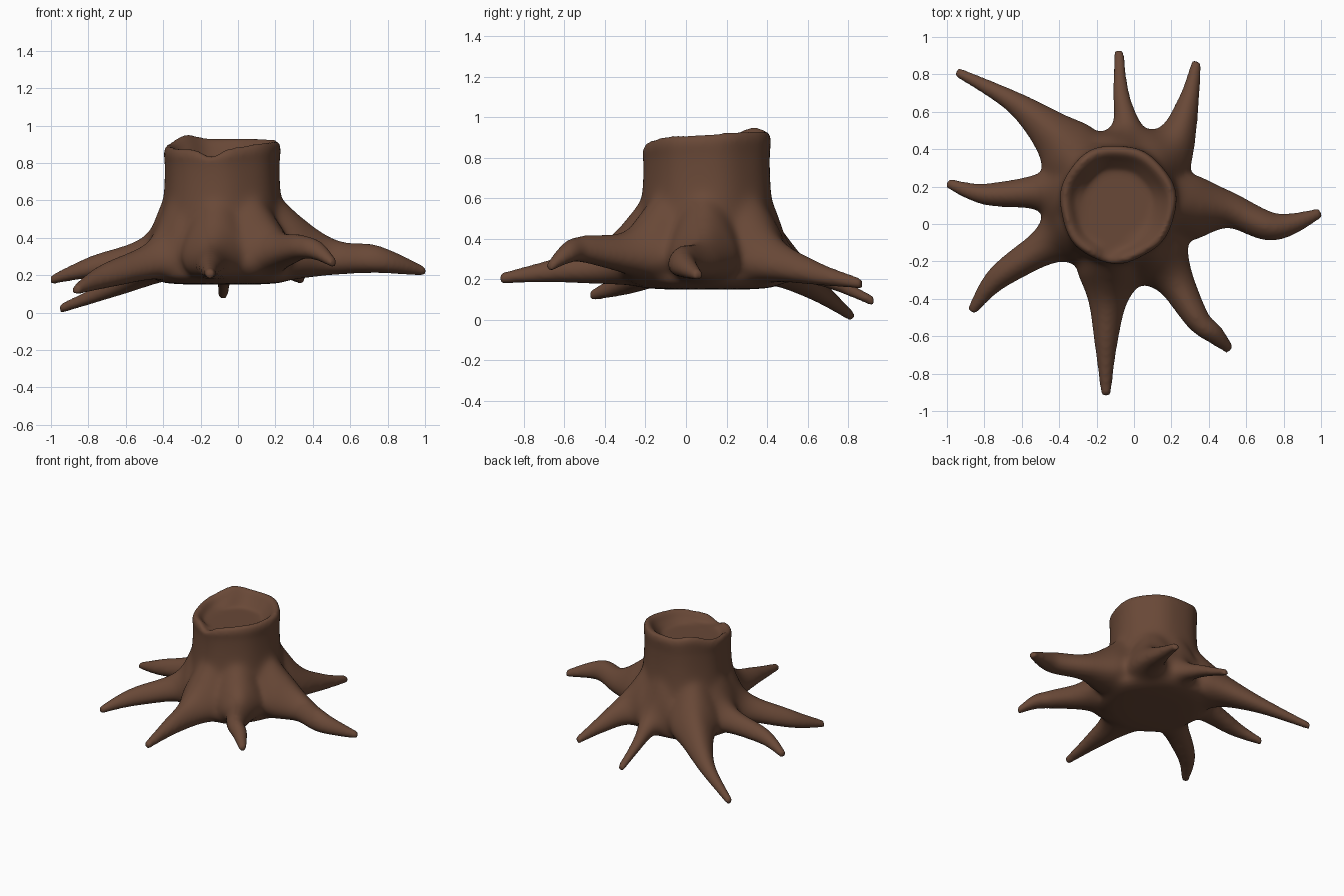
import bpy, bmesh
from math import sin, cos, pi, exp
from mathutils import Vector

if "Cube" in bpy.data.objects:
    bpy.data.objects.remove(bpy.data.objects["Cube"])

CENTRE = Vector((-0.088, 0.107, 0))
SEG = 64
FLOOR = .825


def catmull(P, steps):
    out = []
    for i in range(len(P) - 1):
        a, b, c, d = P[max(i - 1, 0)], P[i], P[i + 1], P[min(i + 2, len(P) - 1)]
        for k in range(steps):
            t = k / steps
            out.append(0.5 * (2 * b + (c - a) * t + (2 * a - 5 * b + 4 * c - d) * t * t
                              + (3 * b - a - 3 * c + d) * t ** 3))
    return out + [P[-1]]


def loft(bm, rings):
    rows = [[bm.verts.new(p) for p in r] for r in rings]
    n = len(rows[0])
    for a, b in zip(rows, rows[1:]):
        for i in range(n):
            j = (i + 1) % n
            bm.faces.new((a[i], a[j], b[j], b[i]))
    bm.faces.new(rows[0][::-1])
    bm.faces.new(rows[-1])


def bump(a, at, width):
    d = (a - at + pi) % (2 * pi) - pi
    return exp(-(d / width) ** 2)


def rim(a):
    # broken edge: higher at the back, with a notch at the front
    return (.903 + .027 * sin(a) + .012 * cos(a)
            + .035 * bump(a, 2.3, .35) - .045 * bump(a, 4.52, .2) + .012 * bump(a, 5.5, .4))


def trunk_ring(r, height):
    ring = []
    for i in range(SEG):
        a = 2 * pi * i / SEG
        rr = r * (1 + .015 * sin(3 * a + 1) + .012 * sin(7 * a))
        ring.append(CENTRE + Vector((rr * cos(a), rr * 1.02 * sin(a), height(a))))
    return ring


bm = bmesh.new()

# Trunk: rounded underside and flared side
rings = [trunk_ring(.2, lambda a: .150), trunk_ring(.32, lambda a: .158)]
for k in range(9):
    t = k / 8
    z = .185 + .615 * t
    rings.append(trunk_ring(.306 + .08 * (1 - t) ** 2, lambda a: z + .3 * t ** 4 * (rim(a) - .9)))
# Rim, then the shallow dish inside it
for r, drop in ((.312, -.04), (.302, -.006), (.285, .004), (.26, -.012), (.23, -.05)):
    rings.append(trunk_ring(r, lambda a: max(rim(a) + drop, FLOOR)))
for r in (.18, .08):
    rings.append(trunk_ring(r, lambda a: FLOOR))
loft(bm, rings)

# Roots: middle points (x, y, z, radius), then the tip (x, y, z)
ROOTS = {
    "right": ((.50, .075, .30, .10), (.75, -.015, .285, .074), (1.0, .06, .22)),
    "back_right": ((.22, .45, .30, .115), (.29, .65, .23, .058), (.335, .87, .178)),
    "back": ((-.04, .52, .275, .09), (-.07, .70, .20, .045), (-.08, .93, .09)),
    "back_left": ((-.42, .47, .29, .13), (-.64, .65, .15, .06), (-.95, .815, .02)),
    "left": ((-.50, .17, .31, .105), (-.80, .16, .24, .057), (-1.0, .22, .175)),
    "front_left": ((-.46, -.11, .285, .11), (-.73, -.29, .19, .064), (-.87, -.47, .12)),
    "front": ((-.14, -.40, .285, .11), (-.15, -.65, .245, .06), (-.15, -.92, .205)),
    "front_right": ((.21, -.29, .335, .11), (.34, -.51, .35, .066), (.43, -.59, .33, .053), (.515, -.675, .262)),
}
for *middle, tip in ROOTS.values():
    # every root leaves the trunk as a tall buttress
    out = (Vector(middle[0][:2]) - CENTRE.xy).normalized()
    inner = [Vector((*(CENTRE.xy + out * d), z, r)) for d, z, r in ((.16, .50, .33), (.30, .40, .235))]
    path = catmull(inner + [Vector(m) for m in middle] + [Vector((*tip, .026))], 8)
    rings = []
    for i, p in enumerate(path):
        d = (path[min(i + 1, len(path) - 1)] - path[max(i - 1, 0)]).xy.normalized()
        x, y, z, r = p
        w = min(r, .17)
        ring = []
        for k in range(20):
            a = 2 * pi * k / 20
            # broader toward the ground near the trunk
            s = w * cos(a) * (1 - .35 * sin(a) * min(1, r / .15))
            ring.append((x - d.y * s, y + d.x * s, z + r * sin(a)))
        rings.append(ring)
    loft(bm, rings)

# Webs of wood between neighbouring roots: angle, distance
for a, far in ((-1.13, .33), (1.31, .25), (1.83, .25), (2.76, .28)):
    made = bmesh.ops.create_icosphere(bm, subdivisions=3, radius=1)
    for v in made["verts"]:
        v.co = CENTRE + Vector((far * cos(a) + .14 * v.co.x, far * sin(a) + .14 * v.co.y, .265 + .1 * v.co.z))

bmesh.ops.recalc_face_normals(bm, faces=bm.faces)
mesh = bpy.data.meshes.new("tree_stump")
bm.to_mesh(mesh)
bm.free()
stump = bpy.data.objects.new("tree_stump", mesh)
bpy.context.collection.objects.link(stump)

# Fuse trunk, roots and webs into one smooth skin
fuse = stump.modifiers.new("fuse", 'REMESH')
fuse.mode = 'VOXEL'
fuse.voxel_size = 0.013
fuse.use_smooth_shade = True
soften = stump.modifiers.new("soften", 'SMOOTH')
soften.factor = 0.5
soften.iterations = 10
skin = bpy.data.meshes.new_from_object(stump.evaluated_get(bpy.context.evaluated_depsgraph_get()))
stump.modifiers.clear()
stump.data = skin

# Blend the root junctions further, leaving rim and root ends crisp
group = stump.vertex_groups.new(name="junctions")
for v in skin.vertices:
    d = (v.co - CENTRE).xy.length
    weight = min(1, max(0, (.62 - d) / .2)) * min(1, max(0, (.82 - v.co.z) / .1))
    group.add([v.index], weight, 'REPLACE')
blend = stump.modifiers.new("blend", 'SMOOTH')
blend.factor = 0.5
blend.iterations = 50
blend.vertex_group = group.name

# Bark colour
bark = bpy.data.materials.new("bark")
bark.diffuse_color = (0.14, 0.065, 0.038, 1)
bark.use_nodes = True
bark.node_tree.nodes["Principled BSDF"].inputs["Base Color"].default_value = bark.diffuse_color
skin.materials.clear()
skin.materials.append(bark)
